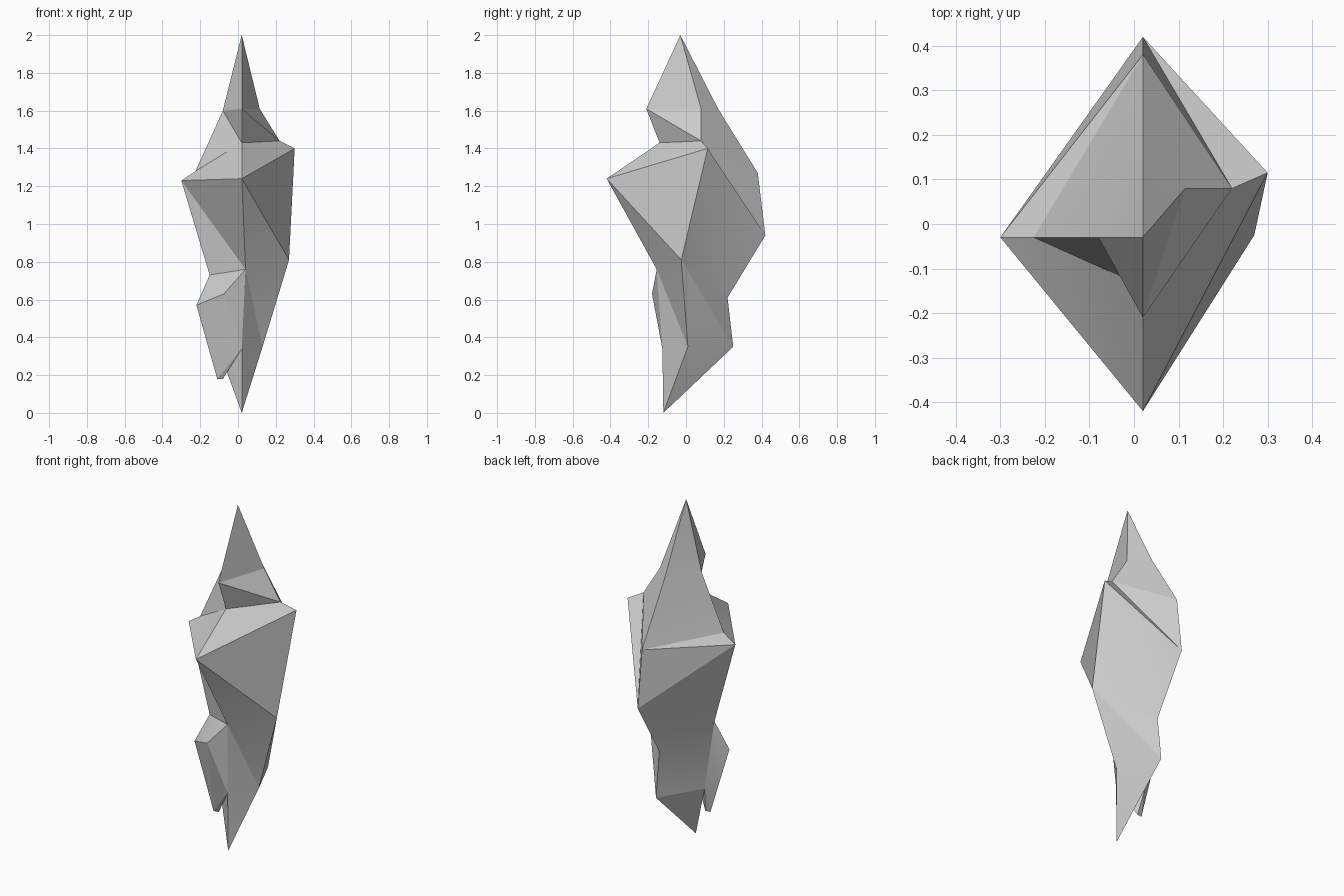
import bpy, bmesh

if "Cube" in bpy.data.objects:
    bpy.data.objects.remove(bpy.data.objects["Cube"])


def finish(bm, name):
    bmesh.ops.recalc_face_normals(bm, faces=bm.faces)
    mesh = bpy.data.meshes.new(name)
    bm.to_mesh(mesh)
    bm.free()
    obj = bpy.data.objects.new(name, mesh)
    bpy.context.collection.objects.link(obj)
    bpy.ops.object.select_all(action='DESELECT')
    obj.select_set(True)
    bpy.context.view_layer.objects.active = obj
    bpy.ops.object.shade_smooth_by_angle(angle=0.3)


# four-sided cross-sections from top to bottom: left, front, right, back
rings = [
    [(-.08, -.03, 1.60), (.02, -.21, 1.61), (.115, .08, 1.61), (.02, .17, 1.61)],
    [(-.225, -.03, 1.28), (.02, -.14, 1.43), (.22, .08, 1.44), (.02, .38, 1.27)],
    [(-.30, -.03, 1.23), (.02, -.42, 1.24), (.30, .115, 1.40), (.02, .42, .94)],
    [(-.15, -.05, .73), (.04, -.155, .76), (.27, -.025, .81), (.02, .22, .61)],
    [(-.10, -.03, .33), (.02, -.125, .34), (.13, .01, .35), (.02, .25, .35)],
]
top, bottom = (.02, -.03, 2.0), (.02, -.12, 0)

# main crystal body
bm = bmesh.new()
loops = [[bm.verts.new(p) for p in r] for r in rings]
t, b = bm.verts.new(top), bm.verts.new(bottom)
for i in range(4):
    j = (i + 1) % 4
    bm.faces.new((t, loops[0][i], loops[0][j]))
    bm.faces.new((b, loops[-1][j], loops[-1][i]))
    for u, l in zip(loops, loops[1:]):
        bm.faces.new((u[i], l[i], l[j]))
        bm.faces.new((u[i], l[j], u[j]))
finish(bm, "crystal_body")

# small shard on the lower front left
bm = bmesh.new()
shard = rings[3][:2] + rings[4][:2] + [
    (-.22, -.09, .57), (-.075, -.18, .63), (-.11, -.07, .18), (-.08, -.065, .18)]
for p in shard:
    bm.verts.new(p)
bmesh.ops.convex_hull(bm, input=bm.verts)
finish(bm, "side_shard")
